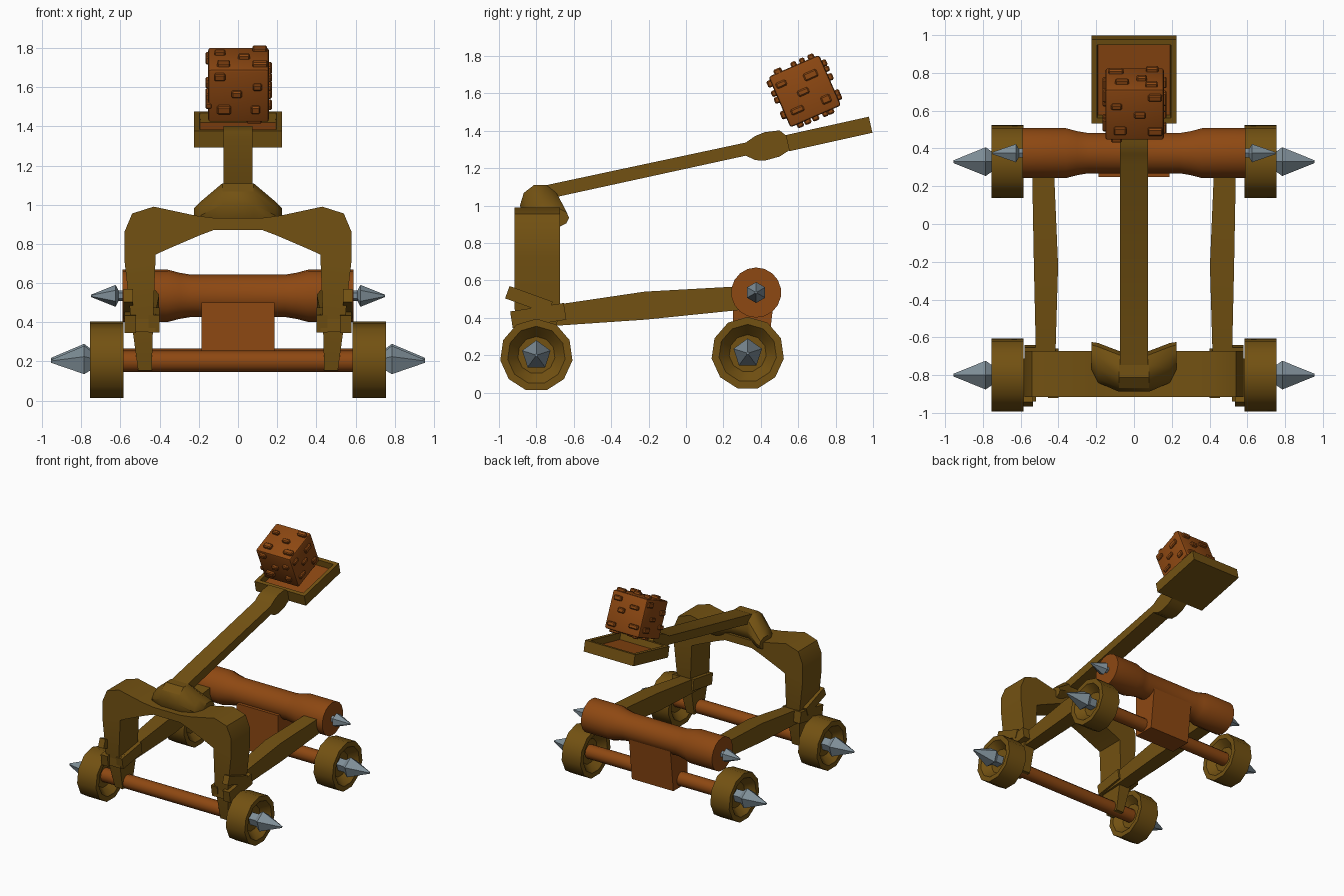
import bpy, bmesh, math, random
from mathutils import Matrix, Vector

if "Cube" in bpy.data.objects:
    bpy.data.objects.remove(bpy.data.objects["Cube"], do_unlink=True)
random.seed(4)


def material(name, r, g, b):
    m = bpy.data.materials.new(name)
    m.use_nodes = True
    m.diffuse_color = (r, g, b, 1)
    node = next(n for n in m.node_tree.nodes if n.type == 'BSDF_PRINCIPLED')
    node.inputs["Base Color"].default_value = (r, g, b, 1)
    return m


OLIVE = material("olive_wood", 0.17, 0.083, 0.006)
RUST = material("rust_wood", 0.27, 0.065, 0.006)
STEEL = material("blue_grey_steel", 0.21, 0.27, 0.31)


def finish(name, bm, *mats, angle=35):
    bmesh.ops.recalc_face_normals(bm, faces=bm.faces)
    me = bpy.data.meshes.new(name)
    bm.to_mesh(me)
    bm.free()
    for m in mats:
        me.materials.append(m)
    ob = bpy.data.objects.new(name, me)
    bpy.context.collection.objects.link(ob)
    bpy.ops.object.select_all(action='DESELECT')
    ob.select_set(True)
    bpy.context.view_layer.objects.active = ob
    bpy.ops.object.shade_smooth_by_angle(angle=math.radians(angle))
    return ob


def loft(name, sections, mat, angle=35):
    """Skin a row of equal-sized closed sections and cap both ends."""
    bm = bmesh.new()
    rings = [[bm.verts.new(p) for p in s] for s in sections]
    n = len(rings[0])
    for a, b in zip(rings, rings[1:]):
        for i in range(n):
            j = (i + 1) % n
            bm.faces.new((a[i], a[j], b[j], b[i]))
    bm.faces.new(rings[0])
    bm.faces.new(rings[-1])
    return finish(name, bm, mat, angle=angle)


def lathe(name, profile, y, z, sides, mat, side=1, angle=35, turn=0.25):
    """Turn (x, radius) points about an axle line along x."""
    rings = []
    for x, r in profile:
        ring = []
        for i in range(sides):
            a = math.tau * (i / sides + turn)
            ring.append((side * x, y + r * math.cos(a), z + r * math.sin(a)))
        rings.append(ring)
    return loft(name, rings, mat, angle)


def add_box(bm, size, matrix):
    return bmesh.ops.create_cube(bm, size=1, matrix=matrix @ Matrix.Diagonal((*size, 1)))["verts"]


def box(name, centre, size, mat, tilt=0):
    bm = bmesh.new()
    add_box(bm, size, Matrix.Translation(centre) @ Matrix.Rotation(math.radians(tilt), 4, 'X'))
    return finish(name, bm, mat)


SIDES = (("left", 1), ("right", -1))

# Wheels, axles and their spiked hubs
WHEEL = [(0.64, 0.02), (0.64, 0.10), (0.585, 0.155), (0.585, 0.195),
         (0.755, 0.195), (0.755, 0.155), (0.69, 0.10), (0.69, 0.02)]
HUB = [(0.66, 0.05), (0.745, 0.05), (0.785, 0.08), (0.955, 0.008)]
for end, y, z in (("front", -0.80, 0.20), ("rear", 0.33, 0.21)):
    lathe(end + "_axle", [(-0.66, 0.055), (0.66, 0.055)], y, z, 12, RUST)
    for label, s in SIDES:
        lathe(f"{end}_{label}_wheel", WHEEL, y, z, 11, OLIVE, s)
        lathe(f"{end}_{label}_hub_spike", HUB, y, z, 5, STEEL, s, 20)

# Rear roller with a waist, its support block and end spikes
half = [(0.24, 0.108), (0.30, 0.118), (0.36, 0.134), (0.59, 0.134)]
lathe("roller", [(-x, r) for x, r in reversed(half)] + half, 0.375, 0.535, 18, RUST)
loft("roller_support", [
    [(-0.187, 0.25, z), (0.187, 0.25, z), (0.187, back, z), (-0.187, back, z)]
    for z, back in ((0.145, 0.43), (0.50, 0.47))], RUST)
for label, s in SIDES:
    lathe(label + "_roller_spike",
          [(0.57, 0.027), (0.61, 0.027), (0.625, 0.056), (0.75, 0.006)],
          0.375, 0.535, 6, STEEL, s, 20)

# Bowed side rails
RAIL = [(-0.91, 0.42, 0.52, 0.35, 0.44), (-0.66, 0.415, 0.52, 0.36, 0.475),
        (-0.22, 0.402, 0.53, 0.39, 0.54), (0.32, 0.425, 0.54, 0.445, 0.57)]
for label, s in SIDES:
    loft(label + "_side_rail", [
        [(s * a, y, lo), (s * b, y, lo), (s * b, y, hi), (s * a, y, hi)]
        for y, a, b, lo, hi in RAIL], OLIVE, 20)

# Front arch: paired outer and inner outline points, mirrored across the middle
ARCH = [((0.51, 0.155), (0.44, 0.155), 0.06), ((0.55, 0.45), (0.432, 0.45), 0.122),
        ((0.58, 0.72), (0.42, 0.745), 0.122), ((0.58, 0.86), (0.405, 0.752), 0.122),
        ((0.54, 0.955), (0.385, 0.762), 0.122), ((0.43, 0.99), (0.34, 0.782), 0.122),
        ((0.22, 0.945), (0.20, 0.842), 0.122), ((0.12, 0.932), (0.12, 0.872), 0.122)]
span = [(1, p) for p in ARCH] + [(-1, p) for p in reversed(ARCH)]
loft("front_arch", [
    [(s * o[0], -0.795 - d, o[1]), (s * i[0], -0.795 - d, i[1]),
     (s * i[0], -0.795 + d, i[1]), (s * o[0], -0.795 + d, o[1])]
    for s, (o, i, d) in span], OLIVE)

# Crossed straps clamping the rails to the legs
for label, s in SIDES:
    box(label + "_upper_strap", (s * 0.56, -0.84, 0.495), (0.05, 0.245, 0.07), OLIVE, -20)
    box(label + "_lower_outer_strap", (s * 0.55, -0.79, 0.412), (0.06, 0.29, 0.09), OLIVE, 9)
    box(label + "_lower_inner_strap", (s * 0.428, -0.79, 0.412), (0.055, 0.25, 0.09), OLIVE, 9)

# Pivot saddle on top of the arch
PIVOT = [(-0.225, -0.70, 0.935, 0.075, 0.05), (-0.19, -0.735, 0.945, 0.105, 0.075),
         (-0.08, -0.78, 1.00, 0.108, 0.115)]
PIVOT += [(-x, *rest) for x, *rest in reversed(PIVOT)]
loft("arm_pivot", [
    [(x, y + ry * math.cos(math.tau * k / 10), z + rz * math.sin(math.tau * k / 10))
     for k in range(10)] for x, y, z, ry, rz in PIVOT], OLIVE)

# Throwing arm with a swollen knuckle at the tray
ARM = [(-0.78, 1.03, 1.10), (-0.72, 1.04, 1.115), (0.32, 1.267, 1.337), (0.37, 1.243, 1.372),
       (0.42, 1.24, 1.392), (0.50, 1.262, 1.402), (0.535, 1.285, 1.375), (0.56, 1.30, 1.36)]
loft("throwing_arm", [
    [(-0.073, y, lo), (0.073, y, lo), (0.073, y, hi), (-0.073, y, hi)]
    for y, lo, hi in ARM], OLIVE)

# Tilted tray with a recessed rust floor
bm = bmesh.new()
add_box(bm, (0.45, 0.455, 0.088), Matrix.Identity(4))
bm.faces.ensure_lookup_table()
top = max(bm.faces, key=lambda f: f.calc_center_median().z)
bmesh.ops.inset_region(bm, faces=[top], thickness=0.042)
bmesh.ops.inset_region(bm, faces=[top], thickness=0.006, depth=-0.05)
top.material_index = 1
bm.transform(Matrix.Translation((0, 0.765, 1.383)) @ Matrix.Rotation(math.radians(12.5), 4, 'X'))
finish("tray", bm, OLIVE, RUST)

# Tumbling block with raised chips scattered on every face
place = Matrix.Translation((0.003, 0.635, 1.612)) @ Matrix.Rotation(math.radians(23.5), 4, 'X')
bm = bmesh.new()
add_box(bm, (0.31, 0.295, 0.295), Matrix.Identity(4))
bmesh.ops.bevel(bm, geom=bm.edges[:], offset=0.014, segments=2, affect='EDGES', profile=0.5)
bm.transform(place)
finish("block", bm, RUST)

bm = bmesh.new()
SPOTS = [(-0.09, 0.10), (0.08, 0.07), (-0.02, 0.01), (0.10, -0.07), (-0.09, -0.09)]
for axis in ('X', 'Y', 'Z'):
    for sign in (1, -1):
        normal = Vector([sign * (axis == c) for c in 'XYZ'])
        face = normal.to_track_quat('Z', 'Y').to_matrix().to_4x4()
        for u, v in SPOTS:
            jitter = [random.uniform(-0.02, 0.02) for _ in range(2)]
            spot = Matrix.Translation((u + jitter[0], v + jitter[1], 0.152))
            size = (random.uniform(0.045, 0.08), random.uniform(0.03, 0.045), 0.036)
            add_box(bm, size, place @ face @ spot)
bmesh.ops.bevel(bm, geom=bm.edges[:], offset=0.007, segments=1, affect='EDGES')
finish("block_chips", bm, RUST)
